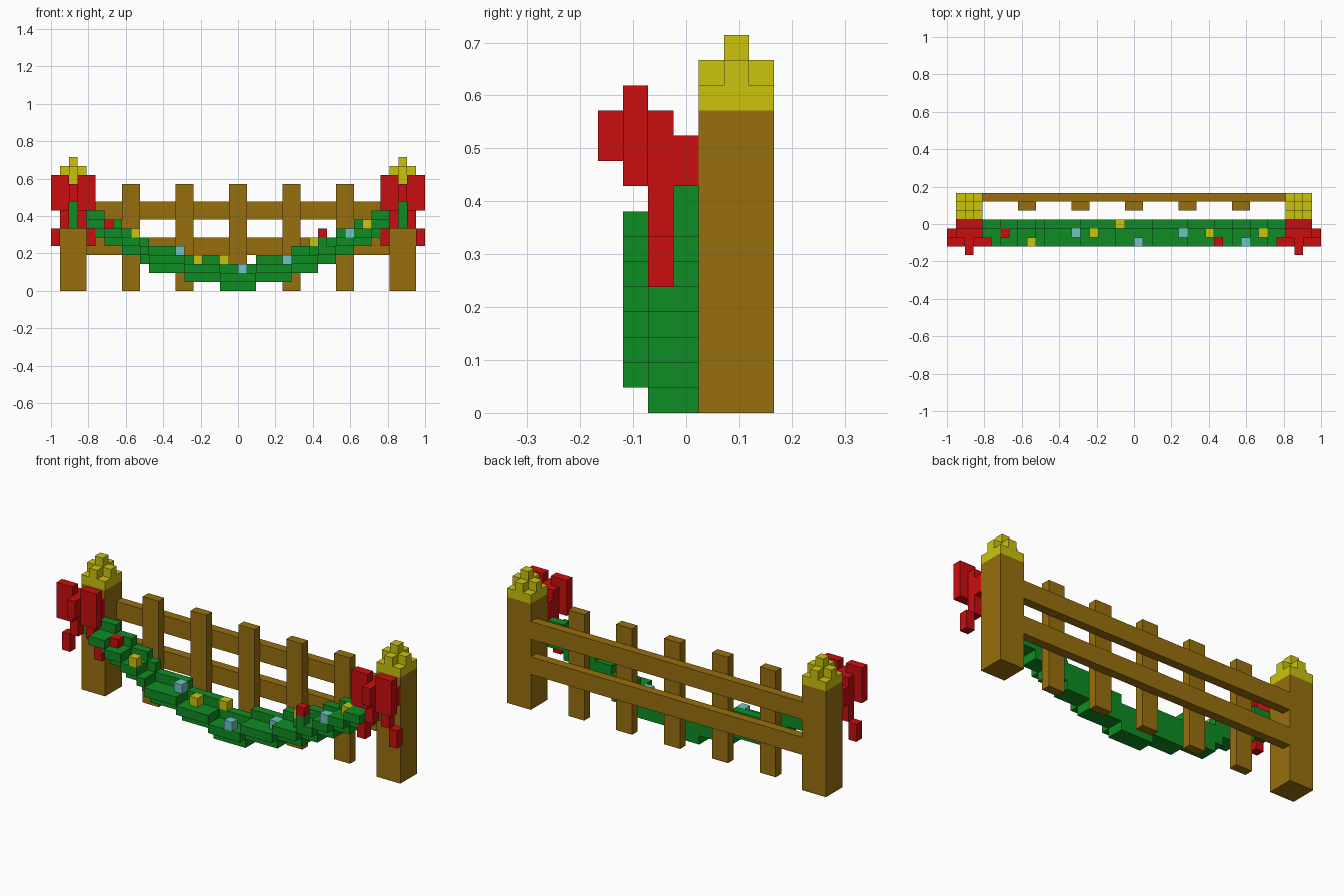
import bpy, bmesh

if "Cube" in bpy.data.objects:
    bpy.data.objects.remove(bpy.data.objects["Cube"])

U = 1 / 21          # one block of the 42-block-wide model
Y0 = -3.5           # front-most block plane


def material(name, rgb):
    lin = [((c / 255 + 0.055) / 1.055) ** 2.4 if c > 10 else c / 255 / 12.92 for c in rgb]
    m = bpy.data.materials.new(name)
    m.diffuse_color = (*lin, 1)
    m.use_nodes = True
    m.node_tree.nodes["Principled BSDF"].inputs["Base Color"].default_value = m.diffuse_color
    return m


WOOD = material("brown wood", (152, 111, 14))
GOLD = material("gold", (203, 196, 14))
RED = material("red ribbon", (202, 13, 15))
GREEN = material("green leaves", (15, 140, 35))
BLUE = material("pale blue", (112, 194, 196))


def blocks(name, mat, boxes):
    """Join boxes (x0, x1, y0, y1, z0, z1) in block units into one outer shell."""
    cells = {(x, y, z) for a, b, c, d, e, f in boxes
             for x in range(a, b) for y in range(c, d) for z in range(e, f)}
    bm = bmesh.new()
    for cell in sorted(cells):
        for axis in range(3):
            for side in (0, 1):
                n = list(cell)
                n[axis] += 2 * side - 1
                if tuple(n) in cells:
                    continue
                loop = [(0, 0), (1, 0), (1, 1), (0, 1)]
                if not side:
                    loop.reverse()
                vs = []
                for p, q in loop:
                    v = list(cell)
                    v[axis] += side
                    v[(axis + 1) % 3] += p
                    v[(axis + 2) % 3] += q
                    vs.append(bm.verts.new((v[0] * U, (v[1] + Y0) * U, v[2] * U)))
                bm.faces.new(vs)
    bmesh.ops.remove_doubles(bm, verts=bm.verts, dist=1e-4)
    me = bpy.data.meshes.new(name)
    bm.to_mesh(me)
    bm.free()
    me.materials.append(mat)
    ob = bpy.data.objects.new(name, me)
    bpy.context.collection.objects.link(ob)
    return ob


def flip(boxes):
    return [(-b, -a, *rest) for a, b, *rest in boxes]


# Rails and pickets
for z in (4, 8):
    blocks("rail", WOOD, [(-17, 17, 6, 7, z, z + 2)])
for x in (-12, -6, 0, 6, 12):
    blocks("picket", WOOD, [(x - 1, x + 1, 5, 6, 0, 12)])

# Posts, stepped caps and bows, one set per end
post = [(17, 20, 4, 7, 0, 12)]
cap = [(17, 20, 4, 7, 12, 13), (18, 19, 4, 7, 13, 14),
       (17, 20, 5, 6, 13, 14), (18, 19, 5, 6, 14, 15)]
bow = [(18, 19, 0, 3, 10, 12)]                       # knot
for o, i, t in ((19, 21, 20), (16, 18, 16)):
    near = 19 if o == 19 else 17
    bow += [(o, i, 1, 2, 9, 13),                     # loop
            (near, near + 1, 2, 3, 7, 12),           # loop back and upper tail
            (near, near + 1, 3, 4, 9, 11),
            (t, t + 1, 2, 3, 5, 7)]                  # lower tail
bow += [(18, 19, 3, 4, 10, 11)]
for side, f in (("left", flip), ("right", list)):
    blocks(side + "_post", WOOD, f(post))
    blocks(side + "_cap", GOLD, f(cap))
    blocks(side + "_bow", RED, f(bow))

# Garland: sagging stepped strand, three rows deep
STEPS = {1: (2, 6, 9, 11, 13, 15, 17), -1: (2, 6, 10, 11, 13, 15, 17)}
garland = [(9, 10, 1, 2, 5, 6), (8, 9, 2, 3, 4, 5)]
for sign, ends in STEPS.items():
    start, half = 0, []
    for base, end in enumerate(ends):
        half += [(start, end, 3, 4, base, base + 3),
                 (start, end, 2, 3, base, base + 2),
                 (start, end, 1, 2, base + 1, base + 2)]
        start = end
    half += [(17, 18, 3, 4, 7, 9), (18, 19, 3, 4, 7, 10)]   # ends under the bows
    garland += half if sign > 0 else flip(half)
blocks("garland", GREEN, garland)

# Ornaments resting on the garland
for mat, spots in ((BLUE, ((0, 1, 2), (-7, 2, 4), (5, 2, 3), (12, 1, 6))),
                   (GOLD, ((2, 1, 2), (-2, 3, 3), (-5, 2, 3), (8, 2, 5), (14, 2, 7), (-12, 1, 6))),
                   (RED, ((9, 1, 6), (-15, 2, 7)))):
    for x, y, z in spots:
        blocks("ornament", mat, [(x, x + 1, y, y + 1, z, z + 1)])
